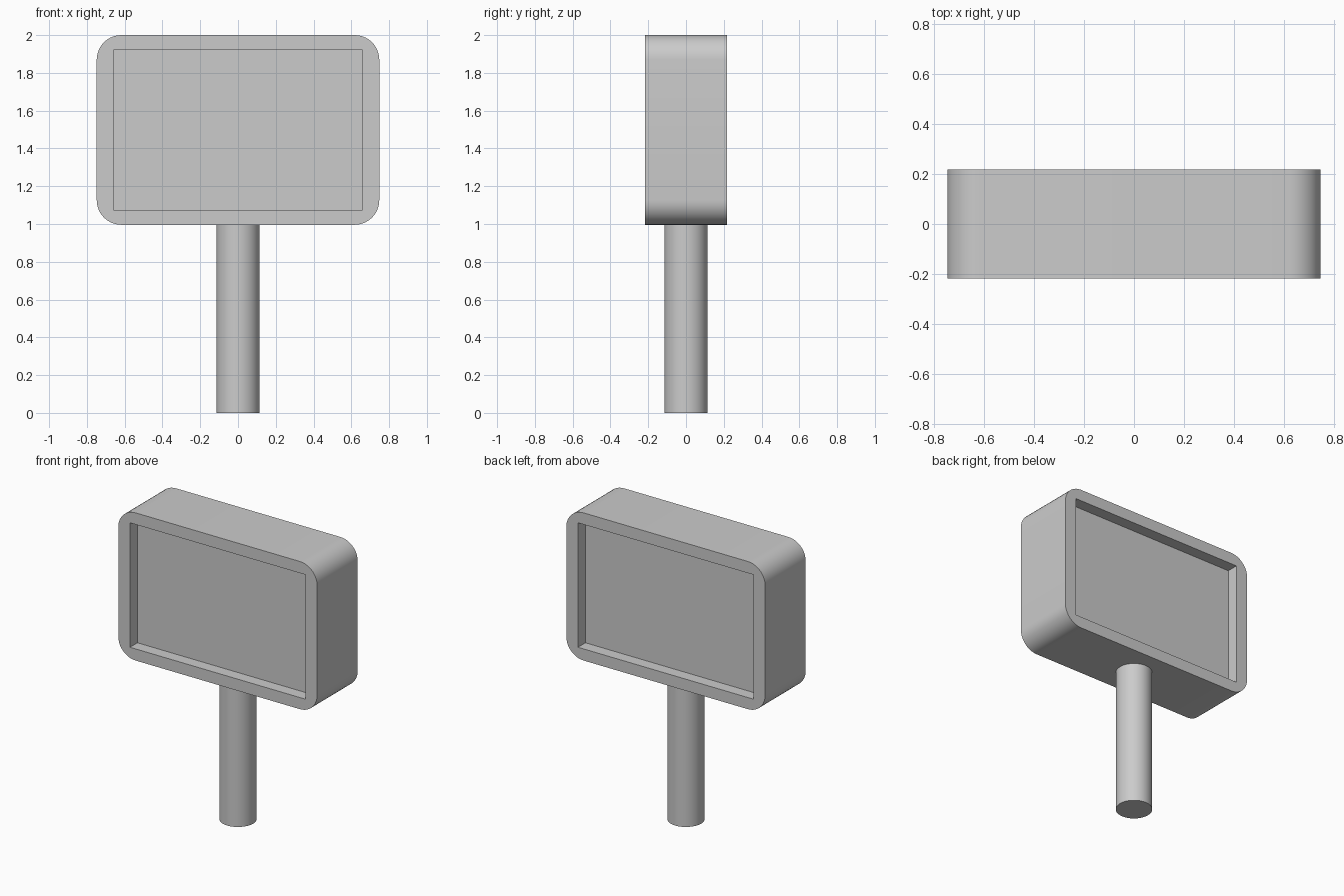
import bpy, bmesh
from math import sin, cos, pi, radians

if "Cube" in bpy.data.objects:
    bpy.data.objects.remove(bpy.data.objects["Cube"])

HX, HY, HZ, CZ = 0.748, 0.218, 0.502, 1.498    # housing half sizes and centre height
R, SEG = 0.13, 10                              # corner radius and segments
IX, IZ, DEPTH = 0.66, 0.423, 0.08              # recessed panel
CORNERS = [(1, 1), (-1, 1), (-1, -1), (1, -1)]


def finish(name, bm):
    bmesh.ops.recalc_face_normals(bm, faces=bm.faces)
    mesh = bpy.data.meshes.new(name)
    bm.to_mesh(mesh)
    bm.free()
    ob = bpy.data.objects.new(name, mesh)
    bpy.context.collection.objects.link(ob)
    bpy.ops.object.select_all(action='DESELECT')
    ob.select_set(True)
    bpy.context.view_layer.objects.active = ob
    bpy.ops.object.shade_smooth_by_angle(angle=radians(30))
    return ob


def panel_side(bm, side):
    """Rounded rim with a sunken rectangular panel; returns the outer loop."""
    y = side * HY
    arcs = []
    for k, (sx, sz) in enumerate(CORNERS):
        angles = [(k + i / SEG) * pi / 2 for i in range(SEG + 1)]
        arcs.append([bm.verts.new((sx * (HX - R) + R * cos(a), y,
                                   CZ + sz * (HZ - R) + R * sin(a))) for a in angles])
    rim = [bm.verts.new((sx * IX, y, CZ + sz * IZ)) for sx, sz in CORNERS]
    floor = [bm.verts.new((sx * IX, y - side * DEPTH, CZ + sz * IZ)) for sx, sz in CORNERS]
    for k in range(4):
        n = (k + 1) % 4
        for a, b in zip(arcs[k], arcs[k][1:]):
            bm.faces.new((rim[k], a, b))
        bm.faces.new((rim[k], arcs[k][-1], arcs[n][0], rim[n]))
        bm.faces.new((rim[k], rim[n], floor[n], floor[k]))
    bm.faces.new(floor)
    return [v for arc in arcs for v in arc]


# Sign housing, recessed on front and back
bm = bmesh.new()
front, back = panel_side(bm, -1), panel_side(bm, 1)
for i in range(len(front)):
    j = (i + 1) % len(front)
    bm.faces.new((front[i], front[j], back[j], back[i]))
finish("sign_housing", bm)

# Round post
bm = bmesh.new()
bmesh.ops.create_cone(bm, cap_ends=True, segments=32, radius1=0.115, radius2=0.115, depth=1.0)
bmesh.ops.translate(bm, verts=bm.verts, vec=(0, 0, 0.5))
finish("post", bm)
